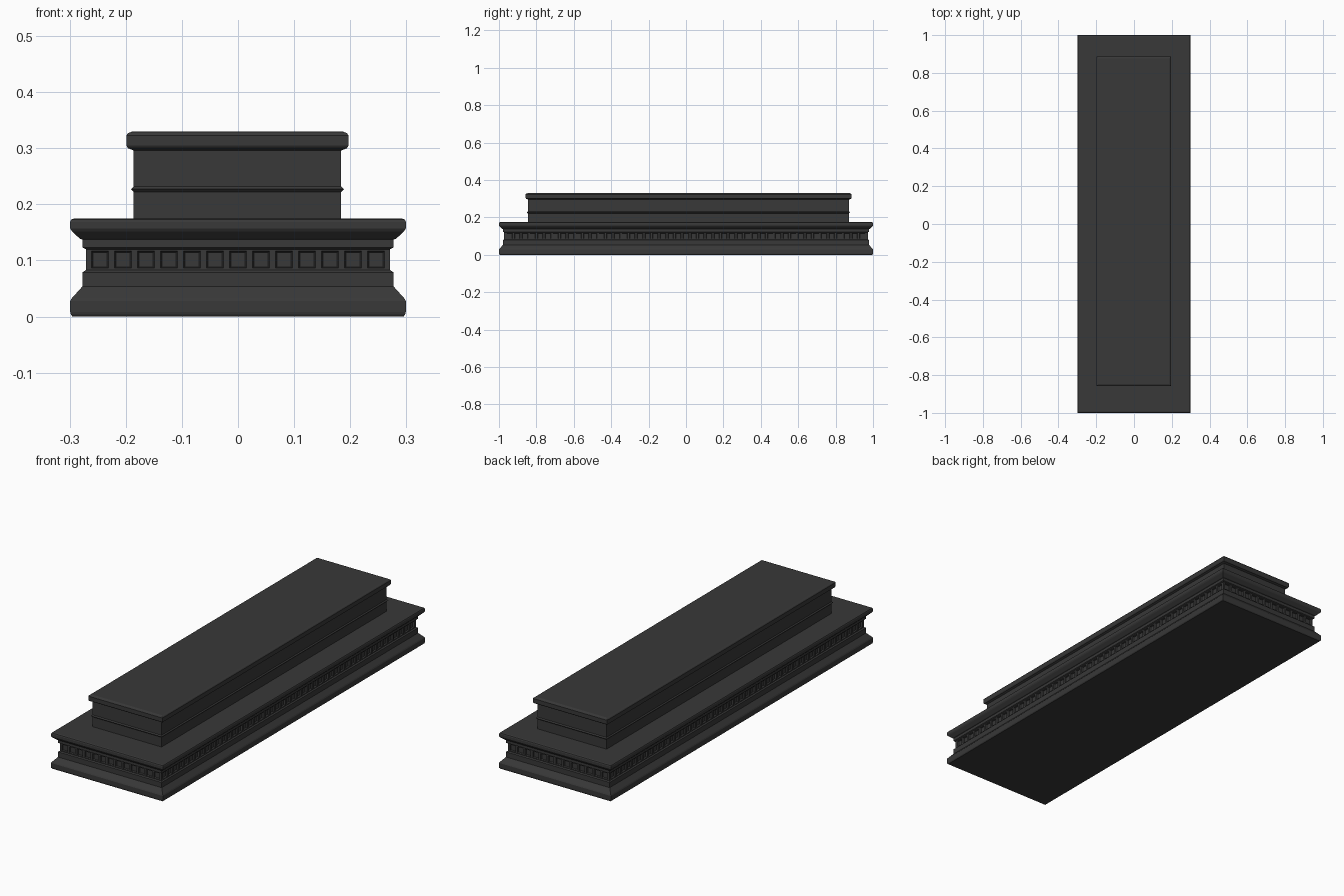
import bpy, bmesh
from mathutils import Vector, Matrix

if "Cube" in bpy.data.objects:
    bpy.data.objects.remove(bpy.data.objects["Cube"])

stone = bpy.data.materials.new("dark_stone")
stone.diffuse_color = (0.04, 0.04, 0.04, 1)
stone.use_nodes = True
stone.node_tree.nodes["Principled BSDF"].inputs["Base Color"].default_value = stone.diffuse_color


def finish(name, bm):
    me = bpy.data.meshes.new(name)
    bm.to_mesh(me)
    bm.free()
    me.materials.append(stone)
    ob = bpy.data.objects.new(name, me)
    bpy.context.collection.objects.link(ob)
    return ob


def moulding(name, profile, hx, hy, centre=(0, 0), skip=None):
    """Stack rectangular rings: profile is (inset from hx/hy, z); skip leaves one band open."""
    bm = bmesh.new()
    rings = []
    for d, z in profile:
        rings.append([bm.verts.new((centre[0] + sx * (hx - d), centre[1] + sy * (hy - d), z))
                      for sx, sy in ((-1, -1), (1, -1), (1, 1), (-1, 1))])
    for i in range(len(rings) - 1):
        if i == skip:
            continue
        a, b = rings[i], rings[i + 1]
        for k in range(4):
            n = (k + 1) % 4
            bm.faces.new((a[k], a[n], b[n], b[k]))
    bm.faces.new(rings[0][::-1])
    bm.faces.new(rings[-1])
    return finish(name, bm)


def frieze(name, hx, hy, z0, z1):
    """Four walls of square sunken panels."""
    bm = bmesh.new()
    panels = []
    for turn, half, dist, count in ((0, hx, hy, 13), (1, hy, hx, 47),
                                    (2, hx, hy, 13), (3, hy, hx, 47)):
        rot = Matrix.Rotation(turn * 1.5707963268, 3, 'Z')
        w, pitch = 0.037, 0.041
        xs = [-half]
        for i in range(count):
            c = (i - (count - 1) / 2) * pitch
            xs += [c - w / 2, c + w / 2]
        xs.append(half)
        cols = [[bm.verts.new(rot @ Vector((x, -dist, z))) for z in (z0, z1)] for x in xs]
        for i in range(len(cols) - 1):
            a, b = cols[i], cols[i + 1]
            f = bm.faces.new((a[0], b[0], b[1], a[1]))
            if i % 2:
                panels.append(f)
    bm.normal_update()
    bmesh.ops.inset_individual(bm, faces=panels, thickness=0.005, depth=0)
    bmesh.ops.inset_individual(bm, faces=panels, thickness=0.003, depth=-0.007)
    return finish(name, bm)


# Wide base with plinth foot and cornice; the frieze band is left open
base = [(0.004, 0), (0.001, 0.004), (0, 0.008), (0, 0.028), (0.003, 0.033),
        (0.022, 0.054), (0.022, 0.079), (0.028, 0.083), (0.028, 0.120),
        (0.022, 0.123), (0.022, 0.137), (0.017, 0.139), (0.003, 0.152),
        (0, 0.157), (0, 0.169), (0.002, 0.173), (0.007, 0.175)]
moulding("base", base, 0.299, 1.0, skip=7)
frieze("panelled_frieze", 0.271, 0.972, 0.083, 0.120)

# Upper block with thin bead, and its overhanging cap
block = [(0, 0.174), (0, 0.222), (-0.005, 0.227), (0, 0.232), (0, 0.299)]
moulding("upper_block", block, 0.185, 0.859, (-0.001, 0.013))
cap = [(0.013, 0.296), (0.003, 0.300), (0, 0.305), (0, 0.323),
       (0.003, 0.327), (0.011, 0.330)]
moulding("cap", cap, 0.198, 0.872, (-0.001, 0.014))
